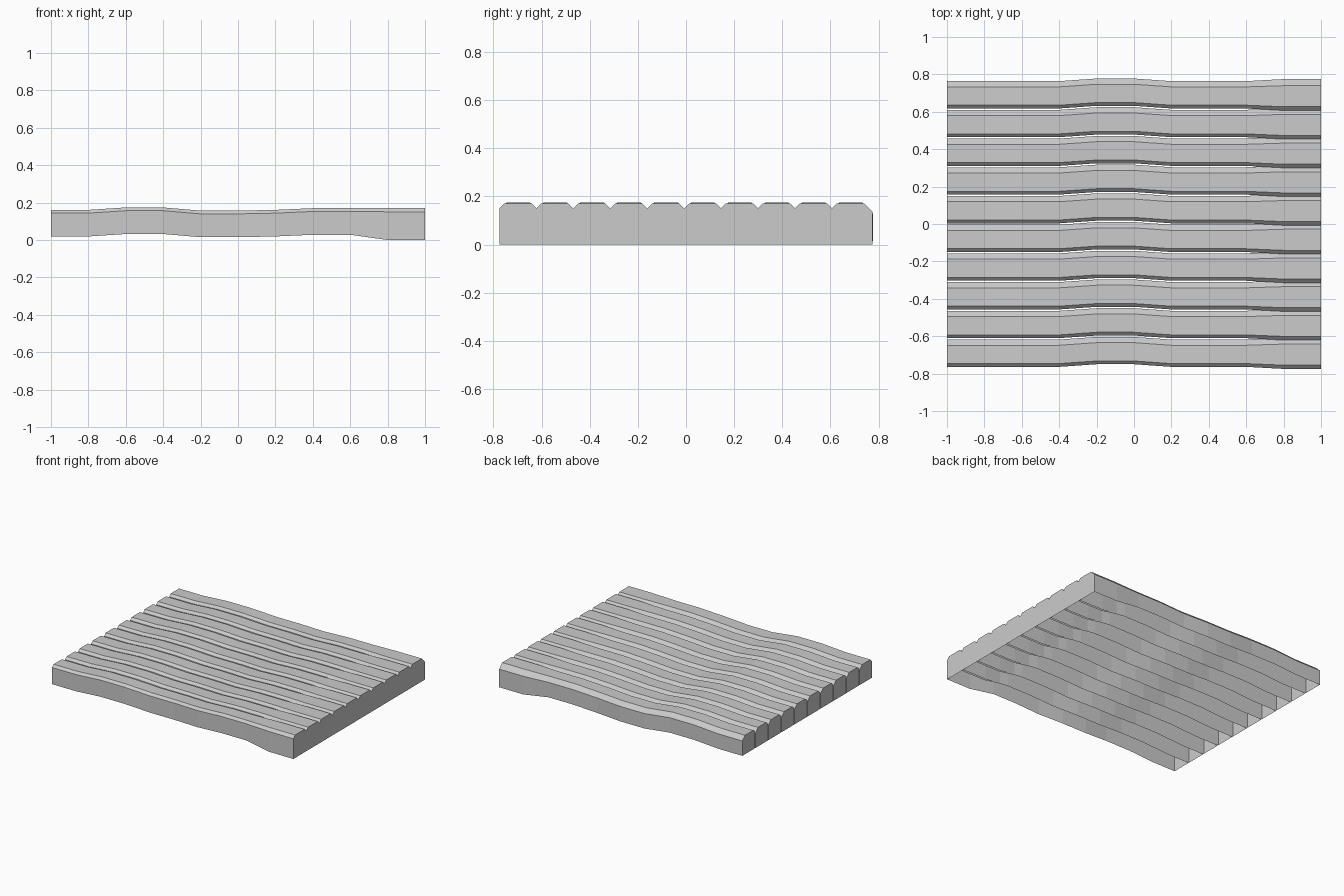
import bpy
import bmesh

cube = bpy.data.objects.get("Cube")
if cube:
    bpy.data.objects.remove(cube, do_unlink=True)

PLANKS = 10
PITCH = 0.1535
STEP = 0.2

# Per station along x: sideways drift, centre height, half width, half height
THIN = (0.073, 0.071)
THICK = (0.084, 0.0855)
stations = [
    (0, 0.09, *THIN), (0, 0.09, *THIN),
    (0, 0.103, *THIN), (0, 0.103, *THIN),
    (0.014, 0.086, *THIN), (0.014, 0.086, *THIN),
    (0, 0.09, *THIN), (0, 0.099, *THIN), (0, 0.099, *THIN),
    (0, 0.0855, *THICK), (0, 0.0855, *THICK),
]


def material(name, value):
    mat = bpy.data.materials.new(name)
    mat.use_nodes = True
    color = (value, value, value, 1)
    mat.diffuse_color = color
    mat.node_tree.nodes["Principled BSDF"].inputs["Base Color"].default_value = color
    return mat


def section(y, z, w, h):
    """Open-bottomed plank outline with a small front and a wide back chamfer."""
    front, back = 0.24 * w, 0.42 * w
    return [(y - w, z - h), (y - w, z + h - front), (y - w + front, z + h),
            (y + w - back, z + h), (y + w, z + h - back), (y + w, z - h)]


def plank(name, y, mat):
    bm = bmesh.new()
    rings = []
    for i, (drift, z, w, h) in enumerate(stations):
        x = -1 + i * STEP
        rings.append([bm.verts.new((x, *p)) for p in section(y + drift, z, w, h)])
    # Top and side walls, left open underneath
    for a, b in zip(rings, rings[1:]):
        for k in range(len(a) - 1):
            bm.faces.new((a[k], a[k + 1], b[k + 1], b[k]))
    # End caps
    bm.faces.new(rings[0][::-1])
    bm.faces.new(rings[-1])
    bmesh.ops.recalc_face_normals(bm, faces=bm.faces)
    # Outward check against the top faces
    if sum(f.normal.z for f in bm.faces) < 0:
        bmesh.ops.reverse_faces(bm, faces=bm.faces)
    mesh = bpy.data.meshes.new(name)
    bm.to_mesh(mesh)
    bm.free()
    mesh.materials.append(mat)
    obj = bpy.data.objects.new(name, mesh)
    bpy.context.collection.objects.link(obj)
    return obj


# Row of identical warped planks
grey = material("light_grey", 0.6)
for n in range(PLANKS):
    plank(f"plank_{n + 1}", (n - (PLANKS - 1) / 2) * PITCH, grey)
